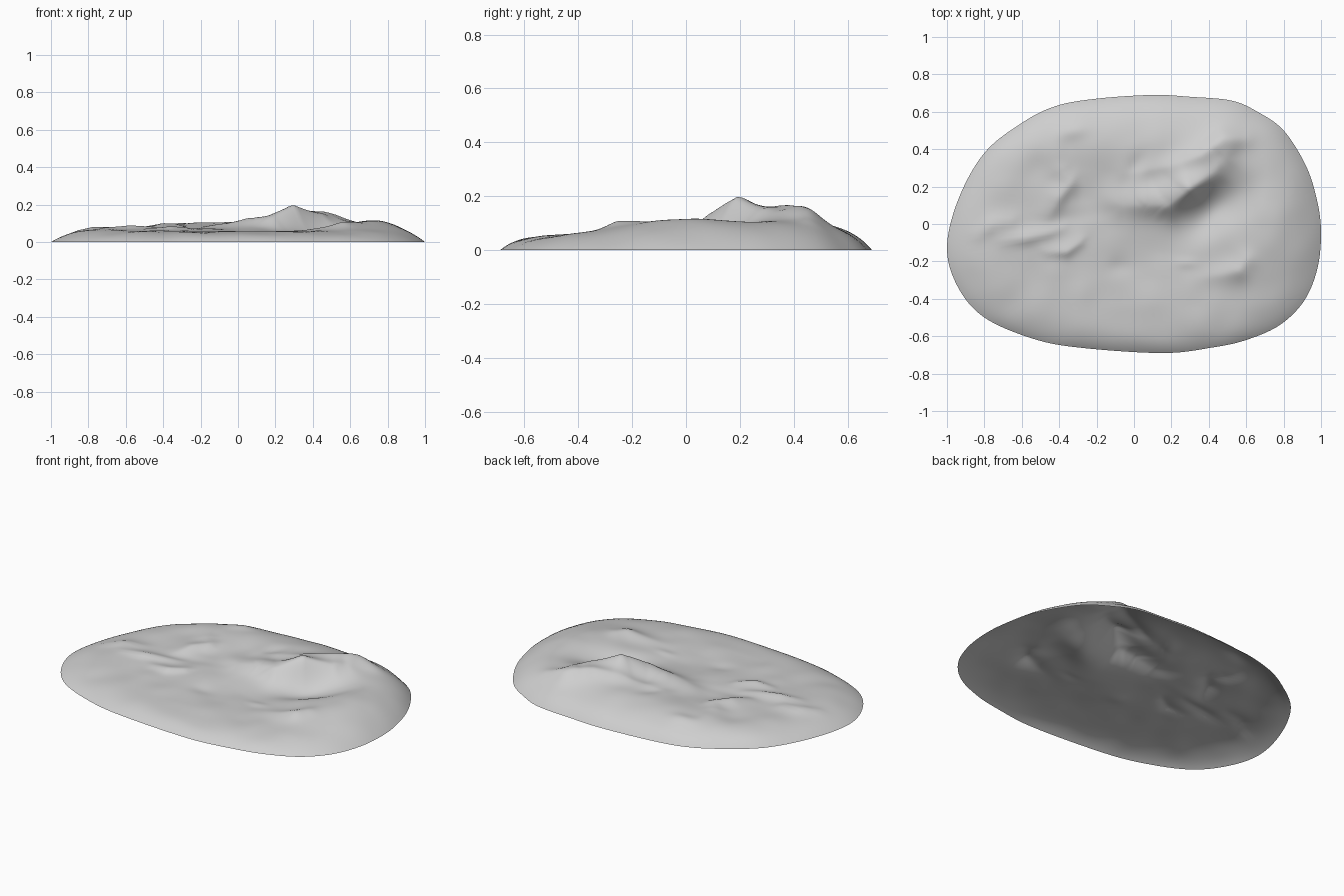
import bpy, math
from mathutils import Vector, noise

cube = bpy.data.objects.get("Cube")
if cube:
    bpy.data.objects.remove(cube, do_unlink=True)

SEGMENTS, RINGS = 160, 64

# Shoreline, counter-clockwise from the +x end
SHORE = [(1, -.05), (.98, .12), (.92, .31), (.8, .5), (.66, .6), (.52, .66), (.3, .68),
         (.1, .69), (-.2, .67), (-.42, .63), (-.6, .54), (-.8, .38), (-.94, .13), (-1, -.13),
         (-.94, -.34), (-.8, -.5), (-.55, -.61), (-.3, -.66), (.15, -.69), (.42, -.66),
         (.6, -.62), (.78, -.54), (.91, -.41), (.98, -.24)]

# Rolling hills and hollows: x, y, long radius, short radius, turn in degrees, height
HILLS = [
    (.74, .05, .24, .42, 0, .05), (.5, .45, .14, .08, 20, .012),
    (.1, .42, .5, .16, 5, .02), (.44, .07, .24, .1, 35, -.042),
    (.15, -.2, .4, .12, 0, -.01), (-.33, .5, .09, .05, 10, .016),
    (-.42, .42, .05, .08, 0, .008), (0, .3, .09, .04, 60, -.012),
    (-.52, .3, .1, .08, 40, -.012), (-.08, -.23, .06, .05, 0, -.008),
    (-.4, .02, .2, .05, 10, -.01), (.28, -.21, .06, .03, 0, .006),
    (.08, .15, .2, .08, 15, .018), (-.8, -.25, .15, .2, 0, .008),
]

# Ridges: crest points (x, y, height), gentle width on the left, steep width on the right
RIDGES = [
    ([(-.06, .1, .015), (.08, .1, .04), (.19, .1, .065), (.3, .19, .11),
      (.43, .28, .065), (.48, .34, .04)], .12, .075),
    ([(-.02, .27, .015), (.2, .31, .02), (.36, .37, .035), (.48, .46, .03), (.6, .46, .018)], .06, .06),
    ([(.36, -.29, .006), (.48, -.27, .018), (.56, -.25, .03), (.6, -.2, .02)], .06, .06),
    ([(-.84, -.06, .012), (-.76, -.01, .018), (-.66, .01, .01)], .05, .035),
    ([(-.7, -.09, .008), (-.58, -.08, .018), (-.46, -.05, .014), (-.38, -.02, .006)], .05, .03),
    ([(-.44, .06, .01), (-.4, .14, .024), (-.34, .21, .022), (-.38, .28, .01)], .06, .04),
    ([(-.46, -.15, .01), (-.36, -.15, .02), (-.29, -.1, .014)], .05, .03),
]


def smooth(a, b, v):
    t = min(max((v - a) / (b - a), 0), 1)
    return t * t * (3 - 2 * t)


def shore_point(u):
    """Smooth closed curve through the shoreline points."""
    n = len(SHORE)
    i = int(u * n)
    t = u * n - i
    a, b, c, d = (Vector(SHORE[(i + k) % n]) for k in (-1, 0, 1, 2))
    return b + .5 * t * (c - a + t * (2*a - 5*b + 4*c - d + t * (3 * (b - c) + d - a)))


def hill(p, x, y, long, short, turn, height):
    a = math.radians(turn)
    dx, dy = p.x - x, p.y - y
    u = (dx * math.cos(a) + dy * math.sin(a)) / long
    v = (dy * math.cos(a) - dx * math.sin(a)) / short
    return height * math.exp(-u * u - v * v)


def ridge(p, crest, gentle, steep):
    best = 0
    for a, b in zip(crest, crest[1:]):
        start, step = Vector(a[:2]), Vector(b[:2]) - Vector(a[:2])
        t = min(max((p - start).dot(step) / step.length_squared, 0), 1)
        off = p - start - step * t
        side = (step.x * off.y - step.y * off.x) / (step.length * max(off.length, 1e-6))
        width = steep + (gentle - steep) * smooth(-.6, .6, side)
        height = a[2] + (b[2] - a[2]) * t
        best = max(best, height * math.exp(-(off.length / width) ** 1.7))
    return best


def ground(p, t):
    base = .057 + .014 * smooth(-.45, -.05, p.y) + .018 * smooth(.05, .45, p.y)
    z = base + sum(hill(p, *h) for h in HILLS) + sum(ridge(p, *r) for r in RIDGES)
    z += .006 * noise.noise(Vector((p.x * 7, p.y * 7, .5)))
    return max(z, .02) * (1 - t ** 9.5)


# Open shell of concentric rings
shore = [shore_point(k / SEGMENTS) for k in range(SEGMENTS)]
verts = [(0, 0, ground(Vector((0, 0)), 0))]
for r in range(1, RINGS + 1):
    t = r / RINGS
    for s in shore:
        p = s * t
        verts.append((p.x, p.y, ground(p, t)))
faces = []
for k in range(SEGMENTS):
    m = (k + 1) % SEGMENTS
    faces.append((0, 1 + k, 1 + m))
    for r in range(RINGS - 1):
        i, o = 1 + r * SEGMENTS, 1 + (r + 1) * SEGMENTS
        faces.append((i + k, o + k, o + m, i + m))

mesh = bpy.data.meshes.new("island_terrain")
mesh.from_pydata(verts, [], faces)
mesh.shade_smooth()
island = bpy.data.objects.new("island_terrain", mesh)
bpy.context.collection.objects.link(island)

# Plain grey stone
stone = bpy.data.materials.new("light_grey_stone")
stone.use_nodes = True
colour = (.62, .62, .62, 1)
stone.diffuse_color = colour
stone.node_tree.nodes["Principled BSDF"].inputs["Base Color"].default_value = colour
mesh.materials.append(stone)
